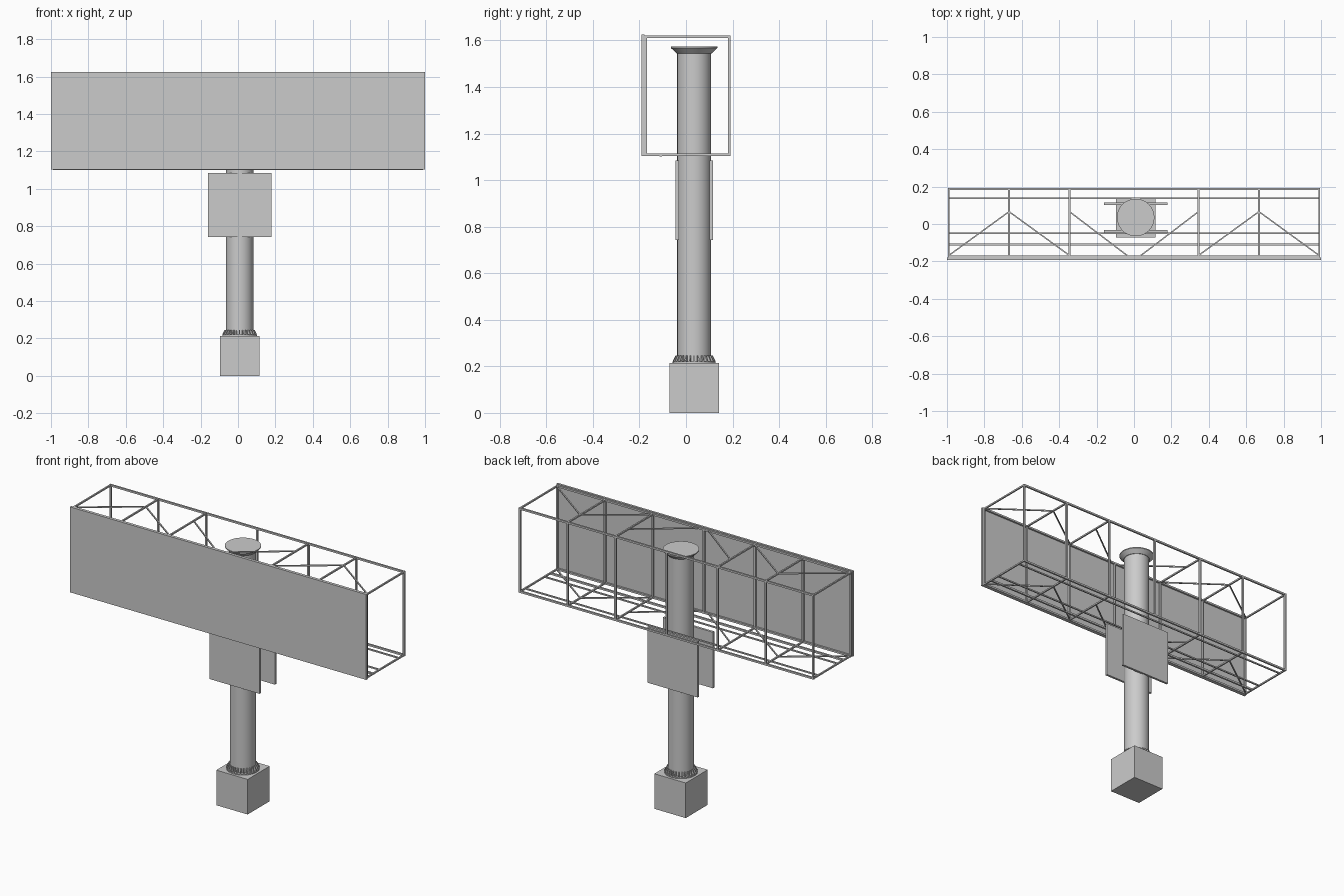
import bpy, bmesh, math
from mathutils import Vector

if "Cube" in bpy.data.objects:
    bpy.data.objects.remove(bpy.data.objects["Cube"])

CX, CY = 0.009, 0.035   # column axis


def finish(bm, name, smooth=False):
    bmesh.ops.recalc_face_normals(bm, faces=bm.faces)
    me = bpy.data.meshes.new(name)
    bm.to_mesh(me)
    bm.free()
    ob = bpy.data.objects.new(name, me)
    bpy.context.collection.objects.link(ob)
    if smooth:
        bpy.context.view_layer.objects.active = ob
        ob.select_set(True)
        bpy.ops.object.shade_smooth_by_angle(angle=math.radians(35))
        ob.select_set(False)
    return ob


def box(name, x, y, z):
    bm = bmesh.new()
    bmesh.ops.create_cube(bm, size=1)
    for v in bm.verts:
        for i, (lo, hi) in enumerate((x, y, z)):
            v.co[i] = lo if v.co[i] < 0 else hi
    return finish(bm, name)


def beams(name, segments, t):
    """Square bars of thickness t between point pairs, as one object."""
    bm = bmesh.new()
    for a, b in segments:
        a, b = Vector(a), Vector(b)
        d = (b - a).normalized()
        up = Vector((0, 1, 0)) if abs(d.z) > 0.9 else Vector((0, 0, 1))
        s = d.cross(up).normalized() * t / 2
        u = s.cross(d).normalized() * t / 2
        rings = [[bm.verts.new(p + s * i + u * j)
                  for i, j in ((-1, -1), (1, -1), (1, 1), (-1, 1))] for p in (a, b)]
        for r in rings:
            bm.faces.new(r)
        for k in range(4):
            n = (k + 1) % 4
            bm.faces.new((rings[0][k], rings[0][n], rings[1][n], rings[1][k]))
    return finish(bm, name)


def lathe(name, profile, n=48):
    bm = bmesh.new()
    rings = [[bm.verts.new((CX + r * math.cos(k * math.tau / n),
                            CY + r * math.sin(k * math.tau / n), z))
              for k in range(n)] for r, z in profile]
    for a, b in zip(rings, rings[1:]):
        for k in range(n):
            m = (k + 1) % n
            bm.faces.new((a[k], a[m], b[m], b[k]))
    bm.faces.new(rings[0])
    bm.faces.new(rings[-1])
    return finish(bm, name, True)


# Footing, column and flared cap
box("footing", (CX - .106, CX + .106), (CY - .106, CY + .106), (0, .214))
lathe("column", [(.073, .21), (.073, 1.55)])
lathe("column_cap", [(.076, 1.545), (.1, 1.568), (.1, 1.574)])
lathe("base_flange", [(.092, .212), (.092, .22)])

# Ring of stiffener fins around the column foot
bm = bmesh.new()
fins = 28
for k in range(fins):
    a = k * math.tau / fins
    r = Vector((math.cos(a), math.sin(a), 0))
    s = Vector((-r.y, r.x, 0)) * .003
    c = Vector((CX, CY, 0))
    prof = [(.068, .216), (.091, .216), (.091, .224), (.080, .246), (.068, .246)]
    f = [[bm.verts.new(c + r * d + s * q + Vector((0, 0, z))) for d, z in prof]
         for q in (-1, 1)]
    for side in f:
        bm.faces.new(side)
    for i in range(5):
        j = (i + 1) % 5
        bm.faces.new((f[0][i], f[0][j], f[1][j], f[1][i]))
finish(bm, "column_foot_fins")

# Two small sign boards tangent to the column
for name, y in (("front_small_board", (-.045, -.031)), ("back_small_board", (.102, .116))):
    box(name, (CX - .169, CX + .169), y, (.743, 1.085))

# Large billboard panel
box("billboard_panel", (-1, 1), (-.192, -.179), (1.104, 1.625))

# Truss frame behind the panel
YF, YB, ZB, ZT = -.173, .186, 1.109, 1.616
XS = (.99, .668, .345)
posts_x = [s * x for x in XS for s in (-1, 1)] + [0]

beams("frame_long_rails", [((-.995, y, z), (.995, y, z))
                           for y in (YF, YB) for z in (ZB, ZT)], .011)
beams("frame_posts", [((x, y, ZB), (x, y, ZT)) for x in posts_x for y in (YF, YB)], .011)
beams("frame_crossbars", [((x, YF, z), (x, YB, z))
                          for x in posts_x if x for z in (ZB, ZT)], .009)

# Zigzag bracing, top and bottom, mirrored in x
YP, YA = .066, -.168
zig = [((.99, YA), (.668, YP)), ((.668, YP), (.345, YA)), ((.345, YP), (.037, YA))]
beams("frame_diagonals", [((s * a[0], a[1], z), (s * b[0], b[1], z))
                          for a, b in zig for s in (-1, 1) for z in (ZB, ZT)], .007)

# Walkway rails along the underside
beams("walkway_thin_rails", [((-.99, y, ZB), (.99, y, ZB)) for y in (.138, -.049)], .008)
beams("walkway_thick_rail", [((-.99, -.109, ZB - .002), (.99, -.109, ZB - .002))], .011)
